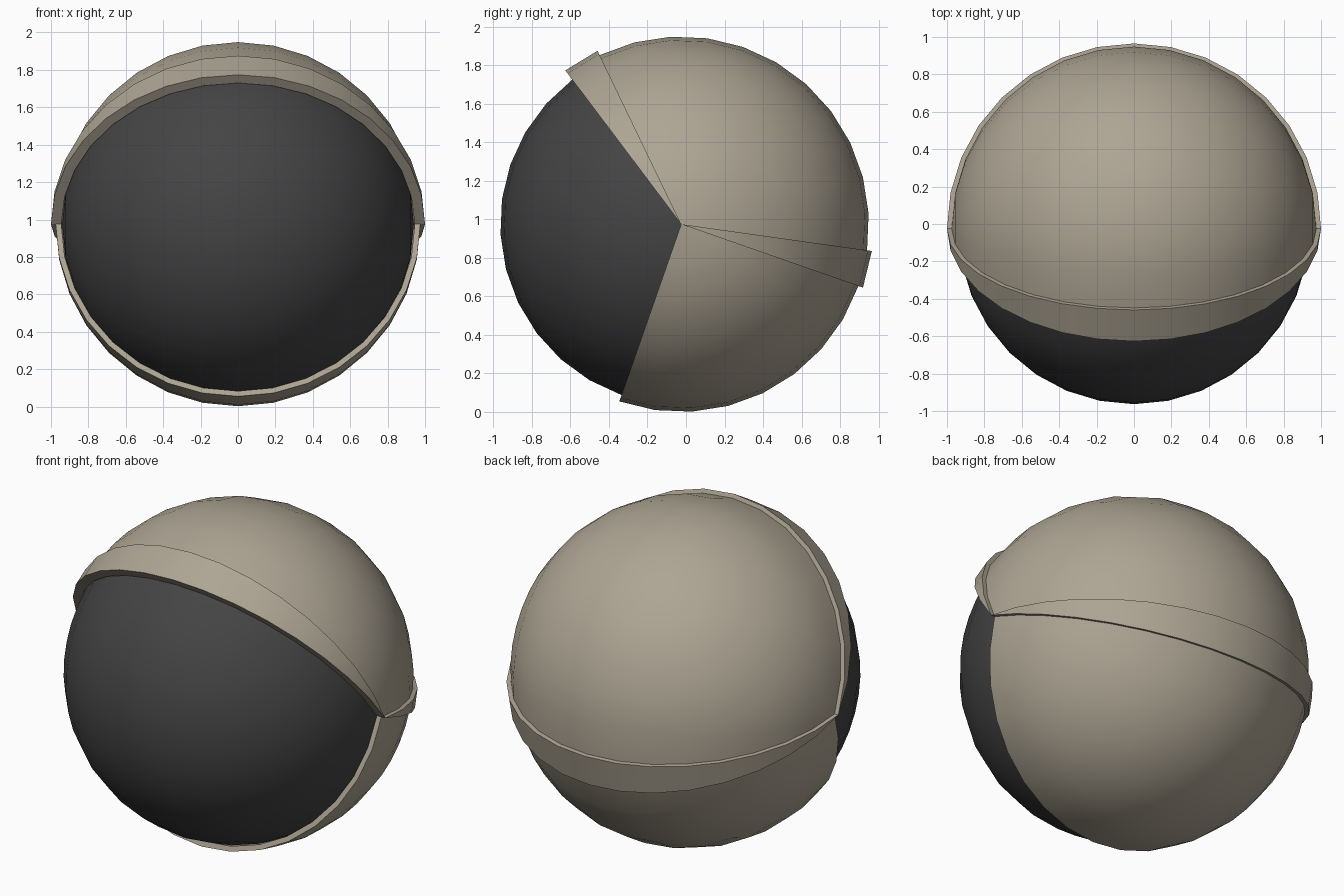
import bpy, bmesh
from math import sin, cos, pi, radians
from mathutils import Matrix, Vector

cube = bpy.data.objects.get("Cube")
if cube:
    bpy.data.objects.remove(cube, do_unlink=True)

CENTRE = Vector((0, -0.025, 0.975))
STEP = 11.25          # degrees per segment around the x axis
RINGS = 16            # divisions from pole to pole
START = -109.25       # lower edge of the opening


def material(name, rgb):
    m = bpy.data.materials.new(name)
    m.use_nodes = True
    colour = (*rgb, 1)
    m.diffuse_color = colour
    bsdf = next(n for n in m.node_tree.nodes if n.type == 'BSDF_PRINCIPLED')
    bsdf.inputs["Base Color"].default_value = colour
    return m


def finish(name, bm, mat):
    mesh = bpy.data.meshes.new(name)
    bm.to_mesh(mesh)
    bm.free()
    mesh.materials.append(mat)
    ob = bpy.data.objects.new(name, mesh)
    ob.location = CENTRE
    bpy.context.collection.objects.link(ob)
    bpy.ops.object.select_all(action='DESELECT')
    ob.select_set(True)
    bpy.context.view_layer.objects.active = ob
    bpy.ops.object.shade_smooth_by_angle(angle=radians(30))
    return ob


def point(r, ring, seg):
    """Point on a sphere whose poles lie on the x axis."""
    t, a = pi * ring / RINGS, radians(START + STEP * seg)
    return Vector((-r * cos(t), r * sin(t) * cos(a), r * sin(t) * sin(a)))


def shell_slice(name, r_in, r_out, first, last, mat):
    """Thick orange-peel slice between two segment numbers."""
    bm = bmesh.new()

    def quad(*pts):
        bm.faces.new([bm.verts.new(p) for p in pts])

    for i in range(RINGS):
        for s in range(first, last):
            for r in (r_in, r_out):
                quad(point(r, i, s), point(r, i + 1, s),
                     point(r, i + 1, s + 1), point(r, i, s + 1))
        for s in (first, last):
            quad(point(r_in, i, s), point(r_in, i + 1, s),
                 point(r_out, i + 1, s), point(r_out, i, s))
    bmesh.ops.remove_doubles(bm, verts=bm.verts, dist=0.0005)
    bmesh.ops.recalc_face_normals(bm, faces=bm.faces)
    return finish(name, bm, mat)


tan = material("warm tan", (0.42, 0.375, 0.295))
charcoal = material("charcoal", (0.058, 0.058, 0.058))

# Inner ball, poles turned onto x and facets lined up with the shell
bm = bmesh.new()
bmesh.ops.create_uvsphere(
    bm, u_segments=32, v_segments=RINGS, radius=0.94,
    matrix=Matrix.Rotation(radians(START), 4, 'X') @ Matrix.Rotation(pi / 2, 4, 'Y'))
finish("inner_ball", bm, charcoal)

# Outer shell in two lids, each ending in a raised band
shell_slice("lower_shell", 0.945, 0.975, 0, 8, tan)
shell_slice("rear_band", 0.945, 1.0, 8, 9, tan)
shell_slice("upper_shell", 0.945, 0.975, 9, 20, tan)
shell_slice("front_band", 0.945, 1.0, 20, 21, tan)
